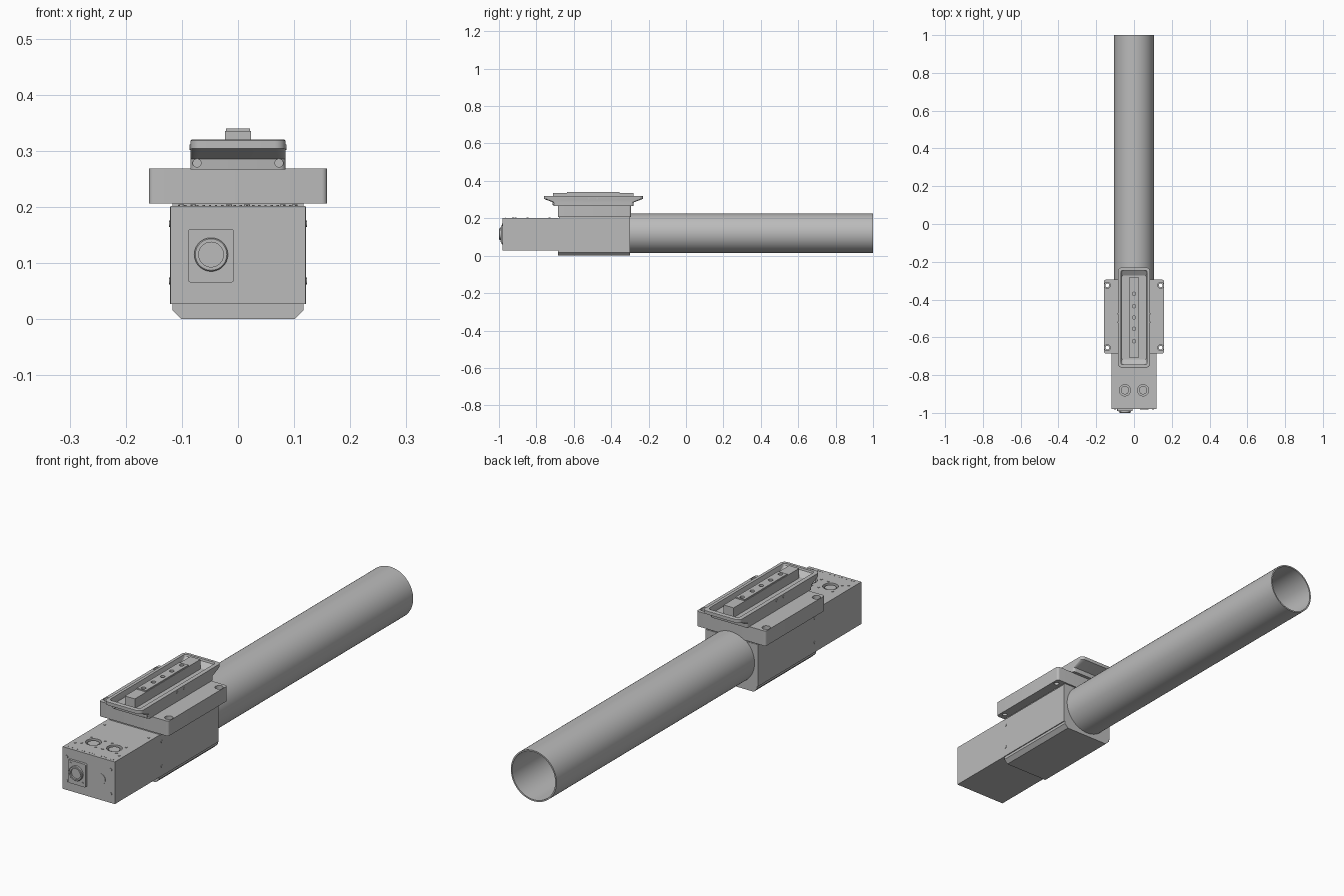
import bpy, bmesh
from math import sin, cos, pi, radians
from mathutils import Matrix, Vector

if "Cube" in bpy.data.objects:
    bpy.data.objects.remove(bpy.data.objects["Cube"])

grey = bpy.data.materials.new("machined grey")
grey.use_nodes = True
grey.diffuse_color = (0.5, 0.5, 0.5, 1)
grey.node_tree.nodes["Principled BSDF"].inputs["Base Color"].default_value = (0.5, 0.5, 0.5, 1)

AXES = {"x": Matrix.Rotation(pi / 2, 4, "Y"), "y": Matrix.Rotation(pi / 2, 4, "X"), "z": Matrix()}


def finish(name, bm):
    bmesh.ops.recalc_face_normals(bm, faces=bm.faces)
    mesh = bpy.data.meshes.new(name)
    bm.to_mesh(mesh)
    bm.free()
    mesh.materials.append(grey)
    obj = bpy.data.objects.new(name, mesh)
    bpy.context.collection.objects.link(obj)
    return obj


def box(name, x, y, z):
    bm = bmesh.new()
    bmesh.ops.create_cube(bm, size=1)
    for v in bm.verts:
        v.co = [lo + (c + 0.5) * (hi - lo) for c, (lo, hi) in zip(v.co, (x, y, z))]
    return finish(name, bm)


def cylinder(name, centre, r, depth, axis="z", sides=32):
    bm = bmesh.new()
    bmesh.ops.create_cone(bm, cap_ends=True, segments=sides, radius1=r, radius2=r, depth=depth,
                          matrix=Matrix.Translation(centre) @ AXES[axis])
    return finish(name, bm)


def turned(name, centre, profile, sides=48, closed=False):
    """Turn (radius, y) points around an axis along y."""
    bm = bmesh.new()
    rings = []
    for r, y in profile:
        rings.append([bm.verts.new((centre[0] + r * cos(2 * pi * i / sides), y,
                                    centre[1] + r * sin(2 * pi * i / sides))) for i in range(sides)])
    pairs = list(zip(rings, rings[1:])) + ([(rings[-1], rings[0])] if closed else [])
    for a, b in pairs:
        for i in range(sides):
            j = (i + 1) % sides
            bm.faces.new((a[i], a[j], b[j], b[i]))
    if not closed:
        bm.faces.new(rings[0])
        bm.faces.new(rings[-1])
    return finish(name, bm)


def rounded_loft(name, centre, rings, steps=6):
    """Loft rounded rectangles given as (half x, half y, z, corner radius)."""
    bm = bmesh.new()
    loops = []
    for hx, hy, z, r in rings:
        loop = []
        for k, (sx, sy) in enumerate(((1, 1), (-1, 1), (-1, -1), (1, -1))):
            for s in range(steps + 1):
                a = (k + s / steps) * pi / 2
                loop.append(bm.verts.new((centre[0] + sx * (hx - r) + r * cos(a),
                                          centre[1] + sy * (hy - r) + r * sin(a), z)))
        loops.append(loop)
    for a, b in zip(loops, loops[1:]):
        for i in range(len(a)):
            j = (i + 1) % len(a)
            bm.faces.new((a[i], a[j], b[j], b[i]))
    bm.faces.new(loops[0])
    bm.faces.new(loops[-1])
    return finish(name, bm)


def cut(obj, cutters):
    for c in cutters:
        mod = obj.modifiers.new("hole", "BOOLEAN")
        mod.object, mod.operation, mod.solver = c, "DIFFERENCE", "EXACT"
    bpy.context.view_layer.update()
    mesh = bpy.data.meshes.new_from_object(obj.evaluated_get(bpy.context.evaluated_depsgraph_get()))
    obj.modifiers.clear()
    obj.data = mesh
    for c in cutters:
        bpy.data.objects.remove(c)


# Long hollow barrel
turned("barrel", (0, 0.12), [(0.105, -0.31), (0.105, 1), (0.099, 1), (0.099, -0.31)], 96, True)

# Central housing with chamfered base cover
box("housing", (-0.121, 0.121), (-0.685, -0.3), (0.027, 0.2))
box("housing_neck", (-0.117, 0.117), (-0.68, -0.302), (0.19, 0.215))
cover = bmesh.new()
outline = [(-0.117, 0.03), (-0.117, 0.016), (-0.101, 0), (0.101, 0), (0.117, 0.016), (0.117, 0.03)]
face = cover.faces.new([cover.verts.new((x, -0.685, z)) for x, z in outline])
moved = bmesh.ops.extrude_face_region(cover, geom=[face])["geom"]
bmesh.ops.translate(cover, vec=(0, 0.385, 0), verts=[v for v in moved if isinstance(v, bmesh.types.BMVert)])
finish("base_cover", cover)

# Mounting flange with counterbored corner holes
flange = rounded_loft("mounting_flange", (0, -0.49),
                      [(0.159, 0.195, 0.206, 0.01), (0.159, 0.195, 0.268, 0.01)])
holes = []
for x in (-0.141, 0.141):
    for y in (-0.655, -0.325):
        holes.append(cylinder("cutter", (x, y, 0.23), 0.010, 0.2))
        holes.append(cylinder("cutter", (x, y, 0.268), 0.016, 0.04))
cut(flange, holes)

# Electronics box with two round sockets in the lid
ebox = box("electronics_box", (-0.12, 0.12), (-0.98, -0.684), (0.027, 0.202))
sockets = [(-0.048, -0.88), (0.048, -0.88)]
cut(ebox, [cylinder("cutter", (x, y, 0.202), 0.03, 0.03) for x, y in sockets])
for x, y in sockets:
    cylinder("socket_insert", (x, y, 0.191), 0.022, 0.014)
    for dx in (-0.032, 0.032):
        for dy in (-0.032, 0.032):
            cylinder("socket_screw", (x + dx, y + dy, 0.202), 0.005, 0.004, sides=16)

# Small screws around the electronics box
for x in (-0.101, 0.101):
    for z in (0.065, 0.165):
        cylinder("front_screw", (x, -0.98, z), 0.006, 0.005, "y", 16)
    for y in (-0.925, -0.73):
        cylinder("lid_screw", (x, y, 0.202), 0.005, 0.004, sides=16)
for x in (-0.121, 0.121):
    for z in (0.068, 0.17):
        cylinder("side_screw", (x, -0.672, z), 0.006, 0.004, "x", 16)

# Row of fine vents along the lid's front edge
for i in range(20):
    cylinder("vent_pin", (-0.105 + i * 0.011, -0.967, 0.202), 0.002, 0.002, sides=8)

# Front connector plate, ringed socket and blanking plug
plate = rounded_loft("connector_plate", (0, 0),
                     [(0.041, 0.048, 0, 0.006), (0.041, 0.048, 0.01, 0.006)])
plate.matrix_world = Matrix.Translation((-0.048, -0.98, 0.113)) @ Matrix.Rotation(radians(90), 4, "X")
turned("front_connector", (-0.048, 0.115),
       [(0.03, -0.985), (0.03, -0.998), (0.028, -1), (0.022, -1), (0.022, -0.993)])
for x, z in ((-0.076, 0.148), (-0.021, 0.079)):
    cylinder("plate_screw", (x, -0.99, z), 0.005, 0.004, "y", 16)
cylinder("blanking_plug", (0.055, -0.98, 0.115), 0.022, 0.003, "y")

# Saddle tray: sloped ends, raised rim and sunken floor
MID = -0.495
rounded_loft("saddle_tray", (0, MID), [
    (0.085, 0.213, 0.267, 0.012), (0.085, 0.215, 0.285, 0.012),
    (0.085, 0.265, 0.304, 0.02), (0.085, 0.265, 0.318, 0.02),
    (0.082, 0.262, 0.32, 0.018), (0.07, 0.25, 0.32, 0.012),
    (0.068, 0.248, 0.312, 0.012), (0.066, 0.222, 0.295, 0.01)])
for x in (-0.073, 0.073):
    cylinder("saddle_screw", (x, MID - 0.215, 0.278), 0.008, 0.006, "y", 20)
    for y in (-0.52, -0.475):
        cylinder("saddle_side_screw", (x * 1.165, y, 0.306), 0.005, 0.003, "x", 16)

# Centre rail with a row of bolt holes
rail = box("centre_rail", (-0.023, 0.023), (MID - 0.215, MID + 0.215), (0.29, 0.335))
pad = box("rail_pad", (-0.021, 0.021), (MID - 0.14, MID + 0.14), (0.33, 0.34))
for part in (rail, pad):
    cut(part, [cylinder("cutter", (0, MID + d, 0.335), 0.009, 0.04, sides=24)
               for d in (-0.125, -0.06, 0, 0.06, 0.125)])

# Smooth the round surfaces, keep edges crisp
bpy.ops.object.select_all(action="DESELECT")
for obj in bpy.context.scene.objects:
    if obj.type == "MESH":
        obj.select_set(True)
        bpy.context.view_layer.objects.active = obj
bpy.ops.object.shade_smooth_by_angle(angle=radians(30))
